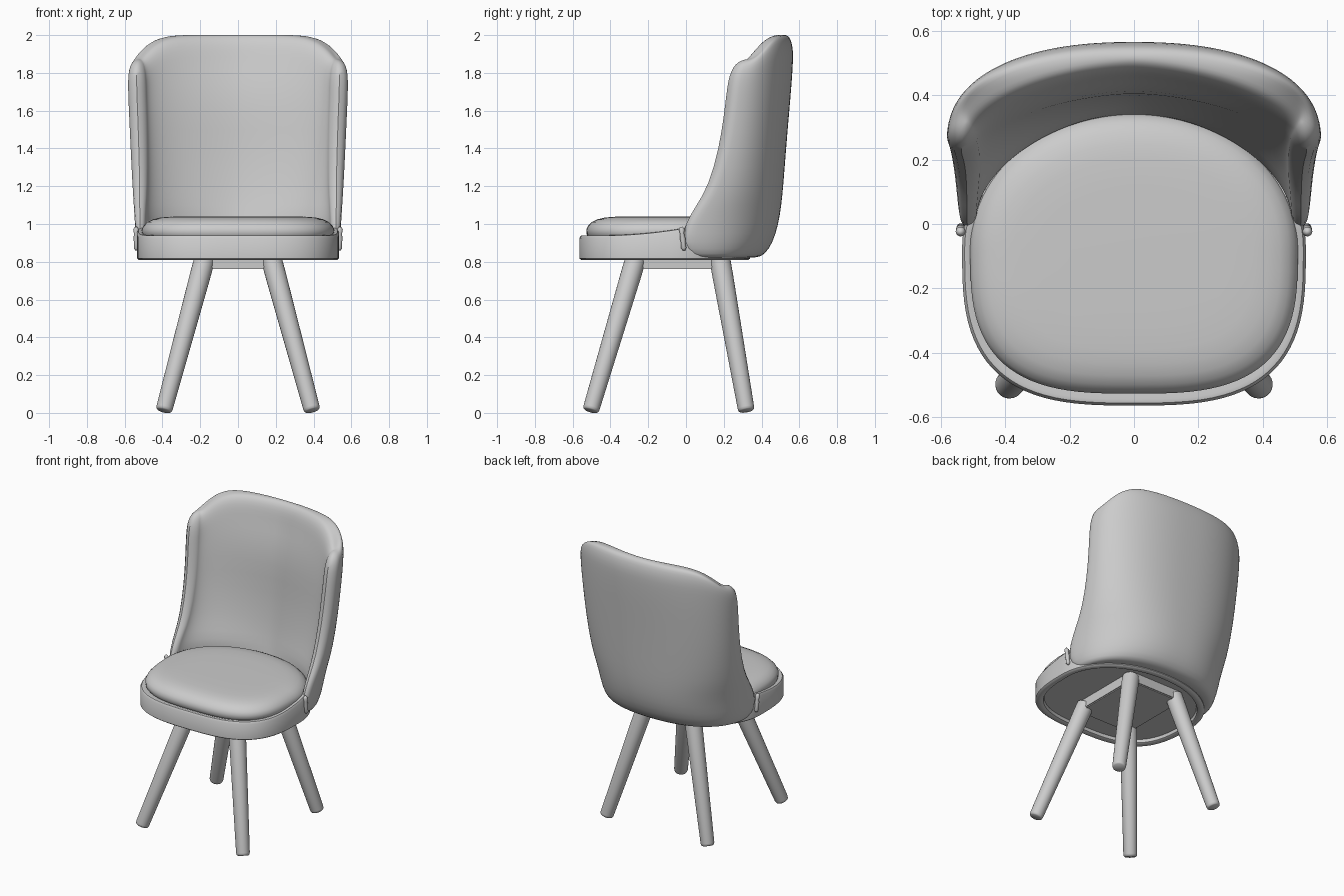
import bpy, bmesh, math
from mathutils import Vector

if "Cube" in bpy.data.objects:
    bpy.data.objects.remove(bpy.data.objects["Cube"])

grey = bpy.data.materials.new("plain grey")
grey.use_nodes = True
grey.diffuse_color = (0.6, 0.6, 0.6, 1)
grey.node_tree.nodes["Principled BSDF"].inputs["Base Color"].default_value = (0.6, 0.6, 0.6, 1)


def finish(name, bm, angle=40, subdiv=0):
    bmesh.ops.recalc_face_normals(bm, faces=bm.faces)
    mesh = bpy.data.meshes.new(name)
    bm.to_mesh(mesh)
    bm.free()
    obj = bpy.data.objects.new(name, mesh)
    bpy.context.collection.objects.link(obj)
    mesh.materials.append(grey)
    if subdiv:
        smooth = obj.modifiers.new("smooth", 'SUBSURF')
        smooth.levels = smooth.render_levels = subdiv
    bpy.ops.object.select_all(action='DESELECT')
    obj.select_set(True)
    bpy.context.view_layer.objects.active = obj
    bpy.ops.object.shade_smooth_by_angle(angle=math.radians(angle))


def power(v, n):
    return math.copysign(abs(v) ** (2 / n), v)


def loft(bm, rings):
    """Join closed rings of points with quads."""
    loops = [[bm.verts.new(p) for p in ring] for ring in rings]
    for a, b in zip(loops, loops[1:]):
        for i in range(len(a)):
            j = (i + 1) % len(a)
            bm.faces.new((a[i], a[j], b[j], b[i]))
    return loops


def capped_loft(bm, rings):
    loops = loft(bm, rings)
    bm.faces.new(loops[0])
    bm.faces.new(loops[-1])


def seat_ring(rx, front, back, z, lift=0.0, inset=0.0, count=96):
    """Rounded seat outline: squarish at the front, round at the back."""
    mid, pts = -0.08, []
    for i in range(count):
        t = 2 * math.pi * i / count
        c, s = math.cos(t), math.sin(t)
        n = 3.0 if s < 0 else 2.1
        ry = back - mid if s > 0 else mid - front
        x, y = (rx - inset) * power(c, n), mid + (ry - inset) * power(s, n)
        rise = min(max((y + 0.45) / 0.45, 0), 1)
        pts.append((x, y, z + lift * rise * rise))
    return pts


# Seat base, rising slightly to the back, with a recessed underside
bm = bmesh.new()
capped_loft(bm, [seat_ring(0.535, -0.565, 0.34, z, lift, inset) for z, lift, inset in (
    (0.835, 0, 0.05), (0.815, 0, 0.045), (0.81, 0, 0.035), (0.81, 0, 0.01),
    (0.818, 0, 0.0), (0.925, 0.04, 0.0), (0.938, 0.04, 0.008), (0.94, 0.04, 0.02),
    (0.93, 0.04, 0.05))])
finish("seat_base", bm)

# Cushion with a rounded edge and a nearly flat top
bm = bmesh.new()
capped_loft(bm, [seat_ring(0.512, -0.53, 0.345, z, 0, inset) for z, inset in (
    (0.92, 0.02), (0.945, 0.004), (0.97, 0.002), (0.99, 0.011), (1.01, 0.03),
    (1.024, 0.058), (1.033, 0.095), (1.038, 0.14), (1.04, 0.22), (1.041, 0.32))])
finish("seat_cushion", bm, 60)

# Backrest shell: crescent sections stacked from bottom to top
# height, half width, front tip, back, side thickness, middle thickness
levels = (
    (0.822, 0.49, 0.04, 0.375, 0.04, 0.06), (0.835, 0.515, 0.0, 0.415, 0.05, 0.10),
    (0.90, 0.54, -0.03, 0.46, 0.05, 0.13), (1.0, 0.547, -0.015, 0.49, 0.055, 0.145),
    (1.1, 0.553, 0.045, 0.505, 0.065, 0.14), (1.2, 0.56, 0.105, 0.515, 0.08, 0.135),
    (1.4, 0.57, 0.16, 0.53, 0.09, 0.13), (1.6, 0.578, 0.185, 0.547, 0.095, 0.145),
    (1.75, 0.583, 0.198, 0.56, 0.095, 0.135), (1.85, 0.584, 0.208, 0.566, 0.095, 0.115),
    (1.92, 0.58, 0.225, 0.568, 0.085, 0.105), (1.97, 0.567, 0.253, 0.557, 0.065, 0.08),
    (1.994, 0.547, 0.287, 0.545, 0.035, 0.05), (2.002, 0.528, 0.315, 0.525, 0.01, 0.015))
steps = 40


def crescent(z, w, tip, back, side, mid):
    yc = tip + side / 2
    arc = [math.pi * i / steps for i in range(steps + 1)]
    hollow = 1.7 if z > 0.95 else 2.2

    def height(t):
        """The rim drops away towards both front tips."""
        drop = 0.13 * abs(math.cos(t)) ** 7
        return z - drop * max(z - 1.5, 0) / 0.5

    outer = [(w * power(math.cos(t), 2.3), yc + (back - yc) * power(math.sin(t), 2.3),
              height(t)) for t in arc]
    inner = [((w - side) * power(math.cos(t), hollow),
              yc + (back - mid - yc) * power(math.sin(t), hollow), height(t)) for t in arc]
    nose = w - side / 2
    return outer + [(-nose, tip, height(0))] + inner[::-1] + [(nose, tip, height(0))]


bm = bmesh.new()
loops = loft(bm, [crescent(*lv) for lv in levels])
for lp in (loops[0], loops[-1]):
    last = 2 * steps + 2
    for i in range(steps):
        bm.faces.new((lp[i], lp[i + 1], lp[last - i - 1], lp[last - i]))
    bm.faces.new((lp[steps], lp[steps + 1], lp[steps + 2]))
    bm.faces.new((lp[0], lp[last], lp[-1]))
finish("backrest", bm, 80, 1)


def rod(bm, a, b, stations):
    """Round bar from a to b; stations are (fraction, radius)."""
    a, b = Vector(a), Vector(b)
    turn = (b - a).to_track_quat('Z', 'Y')
    rings = []
    for f, r in stations:
        rings.append([a.lerp(b, f) + turn @ Vector((r * math.cos(k * math.pi / 12),
                      r * math.sin(k * math.pi / 12), 0)) for k in range(24)])
    capped_loft(bm, rings)


# Splayed legs
rows = {"front": (-0.268, -0.505), "rear": (0.18, 0.32)}
for row, (y_top, y_foot) in rows.items():
    for side, s in (("left", 1), ("right", -1)):
        bm = bmesh.new()
        rod(bm, (s * 0.393, y_foot, 0.011), (s * 0.178, y_top, 0.81),
            ((0, 0.034), (0.006, 0.041), (0.02, 0.044), (0.9, 0.055), (1, 0.055)))
        finish(f"{row}_{side}_leg", bm)

# Mounting plate that carries the legs under the seat
bm = bmesh.new()
for v in bmesh.ops.create_cube(bm, size=1)["verts"]:
    v.co = (v.co.x * 0.42, v.co.y * 0.52 - 0.04, v.co.z * 0.075 + 0.80)
bmesh.ops.bevel(bm, geom=bm.edges[:], offset=0.006, segments=2, affect='EDGES')
finish("leg_plate", bm, 30)

# Short stitched seams where the backrest meets the seat
for side, s in (("left", 1), ("right", -1)):
    bm = bmesh.new()
    rod(bm, (s * 0.538, -0.01, 0.86), (s * 0.54, -0.025, 0.985),
        ((0, 0.006), (0.1, 0.014), (0.3, 0.011), (0.5, 0.015), (0.7, 0.011),
         (0.9, 0.015), (1, 0.006)))
    finish(f"{side}_seam", bm, 60)
